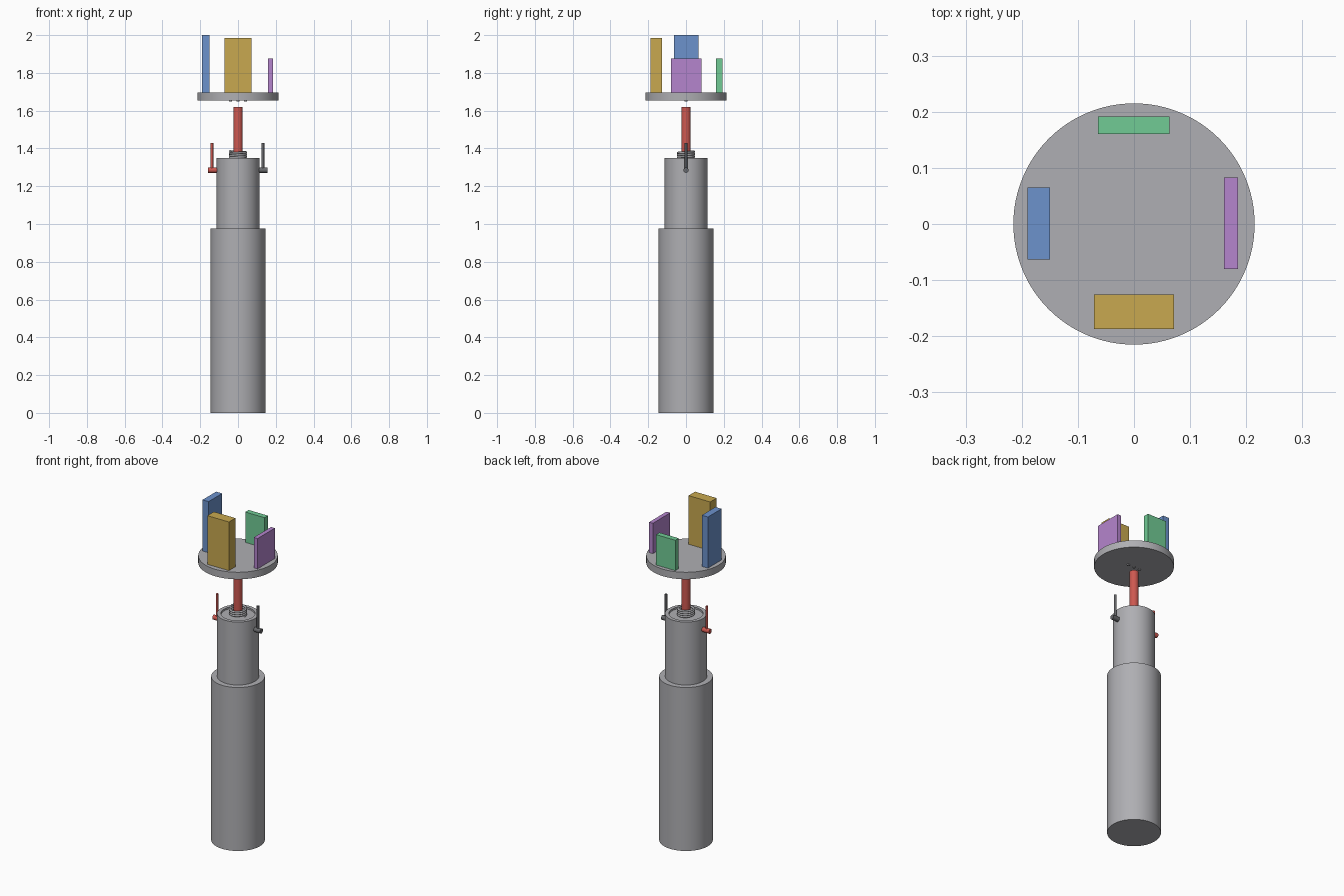
import bpy
import bmesh
import math
from mathutils import Matrix, Vector

cube = bpy.data.objects.get("Cube")
if cube:
    bpy.data.objects.remove(cube, do_unlink=True)


def material(name, rgb):
    """Make a flat material from 0-255 display values."""
    lin = [((c / 255 + 0.055) / 1.055) ** 2.4 for c in rgb] + [1.0]
    mat = bpy.data.materials.new(name)
    mat.use_nodes = True
    mat.diffuse_color = lin
    bsdf = next(n for n in mat.node_tree.nodes if n.type == "BSDF_PRINCIPLED")
    bsdf.inputs["Base Color"].default_value = lin
    return mat


grey = material("grey metal", (175, 175, 179))
dark = material("dark grey", (105, 106, 109))
red = material("red", (205, 88, 80))
blue = material("blue", (108, 146, 204))
gold = material("gold", (200, 169, 80))
green = material("green", (113, 203, 149))
purple = material("purple", (181, 133, 205))


def finish(bm, name, mat, smooth=True):
    bmesh.ops.recalc_face_normals(bm, faces=bm.faces)
    mesh = bpy.data.meshes.new(name)
    bm.to_mesh(mesh)
    bm.free()
    mesh.materials.append(mat)
    obj = bpy.data.objects.new(name, mesh)
    bpy.context.collection.objects.link(obj)
    if smooth:
        bpy.ops.object.select_all(action="DESELECT")
        obj.select_set(True)
        bpy.context.view_layer.objects.active = obj
        bpy.ops.object.shade_smooth_by_angle(angle=math.radians(35))
    return obj


def lathe(name, profile, mat, steps=64):
    """Spin a closed (radius, height) profile around z."""
    bm = bmesh.new()
    verts = [bm.verts.new((r, 0, z)) for r, z in profile]
    edges = [bm.edges.new(pair) for pair in zip(verts, verts[1:])]
    bmesh.ops.spin(bm, geom=verts + edges, cent=(0, 0, 0), axis=(0, 0, 1),
                   angle=math.tau, steps=steps, use_duplicate=False)
    bmesh.ops.remove_doubles(bm, verts=bm.verts, dist=0.0001)
    return finish(bm, name, mat)


def rod(name, start, end, radius, mat, sides=32):
    """Cylinder between two points."""
    a, b = Vector(start), Vector(end)
    turn = (b - a).to_track_quat("Z", "Y").to_matrix().to_4x4()
    bm = bmesh.new()
    bmesh.ops.create_cone(bm, cap_ends=True, segments=sides, radius1=radius,
                          radius2=radius, depth=(b - a).length,
                          matrix=Matrix.Translation((a + b) / 2) @ turn)
    return finish(bm, name, mat)


def block(name, xs, ys, zs, mat):
    """Box between pairs of limits."""
    spans = (xs, ys, zs)
    bm = bmesh.new()
    bmesh.ops.create_cube(bm, size=1)
    for v in bm.verts:
        v.co = [(s[0] + s[1]) / 2 + c * (s[1] - s[0]) for s, c in zip(spans, v.co)]
    return finish(bm, name, mat, smooth=False)


# Stepped body with a shallow recess in its top
rod("lower_body", (0, 0, 0), (0, 0, 0.975), 0.145, grey, 64)
lathe("upper_body", [(0, 0.96), (0.113, 0.96), (0.113, 1.35), (0.092, 1.35),
                     (0.092, 1.34), (0, 1.34)], grey)

# Coil around the shaft
curve = bpy.data.curves.new("coil", "CURVE")
curve.dimensions = "3D"
curve.bevel_depth = 0.006
curve.bevel_resolution = 2
curve.use_fill_caps = True
spline = curve.splines.new("POLY")
turns, per_turn = 3.5, 36
count = int(turns * per_turn)
spline.points.add(count)
for i, p in enumerate(spline.points):
    a = math.tau * i / per_turn
    p.co = (0.043 * math.cos(a), 0.043 * math.sin(a), 1.345 + 0.04 * i / count, 1)
curve.materials.append(grey)
coil = bpy.data.objects.new("coil", curve)
bpy.context.collection.objects.link(coil)

# Shaft
rod("shaft", (0, 0, 1.33), (0, 0, 1.62), 0.025, red)

# Side terminals with upright wires
for side, tip, wire_x, mat in (("right", -0.16, -0.138, red),
                               ("left", 0.155, 0.132, dark)):
    root = math.copysign(0.1, tip)
    rod(side + "_terminal", (root, 0, 1.285), (tip, 0, 1.285), 0.014, mat)
    rod(side + "_wire", (wire_x, 0, 1.285), (wire_x, 0, 1.43), 0.007, mat, 16)

# Turntable and the small pins beneath it
rod("turntable", (0, 0, 1.653), (0, 0, 1.695), 0.215, grey, 96)
for label, x in (("right", -0.04), ("middle", 0), ("left", 0.04)):
    rod(label + "_pin", (x, 0, 1.648), (x, 0, 1.66), 0.008, grey, 12)

# Coloured upright blocks
base = 1.695
block("right_block", (-0.19, -0.15), (-0.063, 0.065), (base, 2.0), blue)
block("front_block", (-0.071, 0.071), (-0.187, -0.126), (base, 1.985), gold)
block("left_block", (0.16, 0.185), (-0.08, 0.083), (base, 1.876), purple)
block("back_block", (-0.064, 0.063), (0.16, 0.192), (base, 1.876), green)
